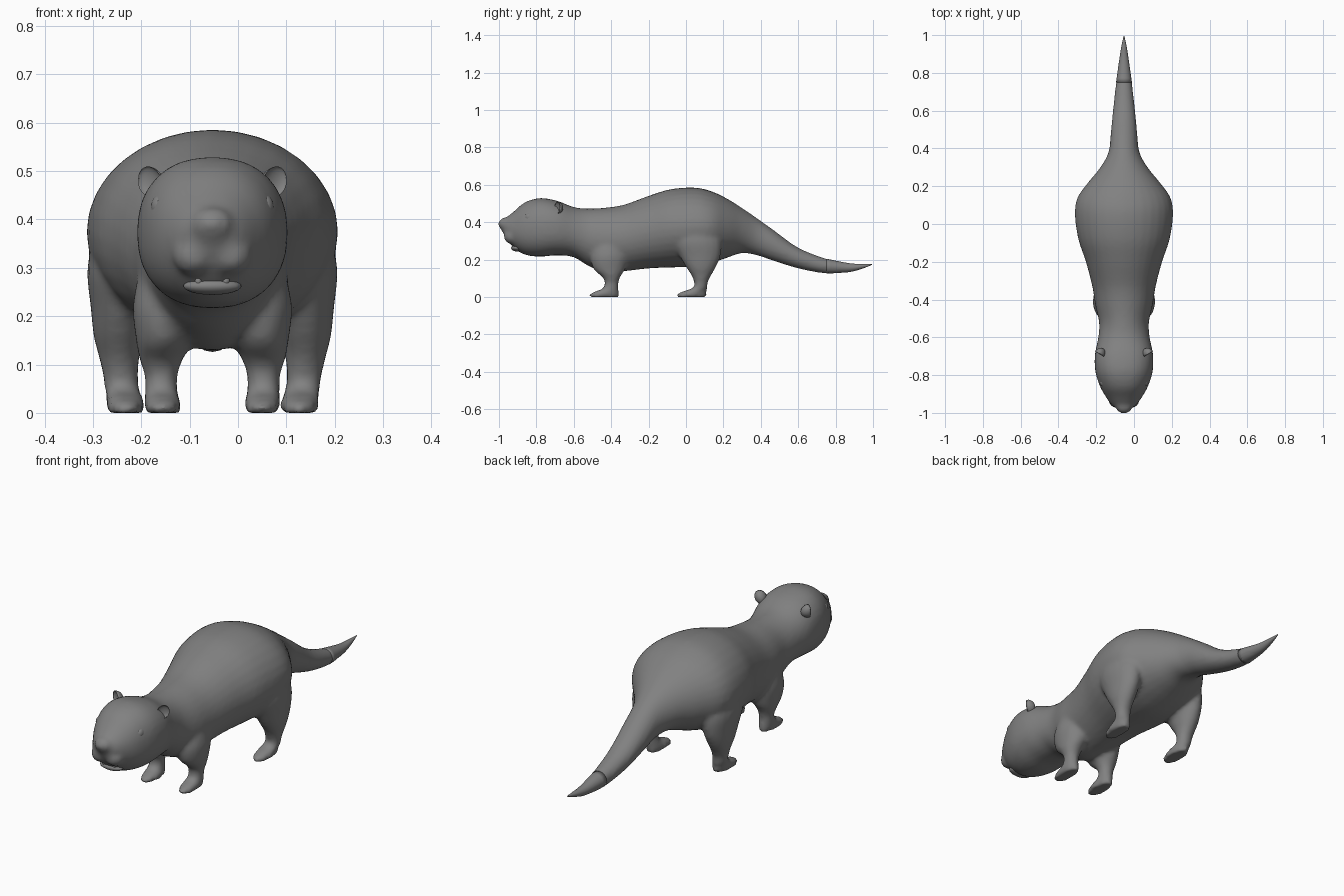
import bpy, bmesh, math
from mathutils import Matrix, Vector

if "Cube" in bpy.data.objects:
    bpy.data.objects.remove(bpy.data.objects["Cube"])

CX = -0.053  # symmetry plane of the animal

fur = bpy.data.materials.new("grey_fur")
fur.diffuse_color = (0.22, 0.22, 0.22, 1)
fur.use_nodes = True
fur.node_tree.nodes["Principled BSDF"].inputs["Base Color"].default_value = fur.diffuse_color


def spline(rows, steps=4):
    """Smoothly interpolate a list of section tuples."""
    out = []
    for i in range(len(rows) - 1):
        p0, p1 = rows[max(i - 1, 0)], rows[i]
        p2, p3 = rows[i + 1], rows[min(i + 2, len(rows) - 1)]
        for k in range(steps):
            t = k / steps
            out.append([0.5 * (2 * b + (c - a) * t + (2 * a - 5 * b + 4 * c - d) * t * t
                               + (3 * b - a - 3 * c + d) * t ** 3)
                        for a, b, c, d in zip(p0, p1, p2, p3)])
    out.append(list(rows[-1]))
    return out


def skin(bm, rings):
    """Join rings of points into a closed tube."""
    loops = [[bm.verts.new(p) for p in r] for r in rings]
    n = len(loops[0])
    for a, b in zip(loops, loops[1:]):
        for i in range(n):
            bm.faces.new((a[i], a[(i + 1) % n], b[(i + 1) % n], b[i]))
    bm.faces.new(loops[0][::-1])
    bm.faces.new(loops[-1])


def body_tube(bm, rows, n=32):
    """Rows: y, bottom, top, half width, squareness."""
    rings = []
    for y, lo, hi, w, e in spline(rows):
        ring = []
        for i in range(n):
            a = 2 * math.pi * i / n
            c, s = math.cos(a), math.sin(a)
            p = 2 / e
            ring.append((CX + w * math.copysign(abs(c) ** p, c), y,
                         (lo + hi) / 2 + (hi - lo) / 2 * math.copysign(abs(s) ** p, s)))
        rings.append(ring)
    skin(bm, rings)


def leg_tube(bm, rows, side, n=20):
    """Rows: z, x, y, x radius, y radius."""
    skin(bm, [[(CX + side * (x + rx * math.cos(2 * math.pi * i / n)),
                y + ry * math.sin(2 * math.pi * i / n), z) for i in range(n)]
              for z, x, y, rx, ry in spline(rows, 3)])


def ball(bm, loc, size, rot=None):
    m = Matrix.Translation((CX + loc[0], loc[1], loc[2]))
    if rot:
        m = m @ rot
    return bmesh.ops.create_uvsphere(bm, u_segments=20, v_segments=12, radius=1,
                                     matrix=m @ Matrix.Diagonal((*size, 1)))["verts"]


def finish(bm, name):
    bmesh.ops.recalc_face_normals(bm, faces=bm.faces[:])
    me = bpy.data.meshes.new(name)
    bm.to_mesh(me)
    bm.free()
    me.materials.append(fur)
    for p in me.polygons:
        p.use_smooth = True
    ob = bpy.data.objects.new(name, me)
    bpy.context.collection.objects.link(ob)
    return ob


# Head, trunk and tail sections from muzzle to tail tip
SECTIONS = [
    (-.985, .355, .405, .025, 2), (-.96, .312, .425, .062, 2), (-.92, .262, .458, .093, 2.1),
    (-.86, .226, .507, .127, 2.2), (-.78, .216, .529, .152, 2.3), (-.69, .223, .515, .154, 2.3),
    (-.60, .213, .481, .136, 2.1), (-.52, .165, .473, .132, 2), (-.43, .13, .478, .152, 2),
    (-.33, .138, .494, .168, 2), (-.2, .153, .541, .202, 2), (-.08, .158, .577, .242, 2),
    (.05, .163, .585, .260, 2), (.14, .183, .564, .246, 2), (.22, .21, .526, .19, 2),
    (.30, .235, .476, .125, 2), (.38, .223, .421, .082, 2), (.47, .193, .357, .071, 2),
    (.60, .153, .264, .059, 2), (.75, .126, .205, .042, 2), (.87, .133, .181, .025, 2),
    (.94, .151, .177, .014, 2), (.995, .172, .177, .002, 2)]

FRONT_LEG = [
    (0, .103, -.437, .036, .078), (.012, .103, -.438, .038, .081), (.028, .104, -.425, .037, .066),
    (.047, .106, -.403, .034, .041), (.08, .106, -.398, .035, .037), (.11, .106, -.4, .045, .05),
    (.15, .1, -.41, .058, .085), (.22, .095, -.41, .07, .1), (.3, .09, -.4, .06, .08)]
HIND_LEG = [
    (0, .18, .03, .038, .079), (.012, .18, .03, .04, .081), (.028, .181, .043, .039, .067),
    (.05, .187, .076, .036, .038), (.08, .190, .08, .037, .037), (.12, .193, .082, .043, .055),
    (.16, .193, .08, .053, .08), (.22, .190, .075, .062, .11), (.3, .186, .06, .073, .13),
    (.38, .17, .05, .07, .11)]

# Body with legs, blended into one skin
bm = bmesh.new()
body_tube(bm, SECTIONS)
for side in (-1, 1):
    leg_tube(bm, FRONT_LEG, side)
    leg_tube(bm, HIND_LEG, side)
    ball(bm, (side * .038, -.93, .325), (.045, .045, .042))   # muzzle pads
ball(bm, (0, -.962, .39), (.046, .042, .036))                 # nose
body = finish(bm, "body")
rm = body.modifiers.new("blend", 'REMESH')
rm.mode = 'VOXEL'
rm.voxel_size = 0.011
rm.use_smooth_shade = True
sm = body.modifiers.new("soften", 'SMOOTH')
sm.factor = 0.5
sm.iterations = 5

# Fine end of the tail
bm = bmesh.new()
body_tube(bm, SECTIONS[-4:], 16)
finish(bm, "tail_tip")

# Eyes and cupped ears
for side, label in ((-1, "right"), (1, "left")):
    bm = bmesh.new()
    ball(bm, (side * .108, -.838, .426), (.019, .024, .025))
    finish(bm, label + "_eye")

    bm = bmesh.new()
    ear = bmesh.ops.create_uvsphere(bm, u_segments=20, v_segments=12, radius=1)["verts"]
    for v in ear:
        if v.co.y < 0:
            v.co.y *= -0.35       # hollow front
        if v.co.z < 0:
            v.co.x *= 1 + 0.3 * v.co.z
    place = (Matrix.Translation((CX + side * .128, -.69, .474))
             @ Matrix.Rotation(side * math.radians(30), 4, 'Z')
             @ Matrix.Rotation(side * math.radians(25), 4, 'Y')
             @ Matrix.Diagonal((.028, .035, .037, 1)))
    bm.transform(place)
    finish(bm, label + "_ear")

    # Small pointed tooth under the lip
    bm = bmesh.new()
    bmesh.ops.create_cone(bm, cap_ends=True, segments=8, radius1=.001, radius2=.012, depth=.03,
                          matrix=Matrix.Translation((CX + side * .028, -.922, .268)))
    finish(bm, label + "_tooth")

# Lower lip
bm = bmesh.new()
ball(bm, (0, -.905, .262), (.06, .03, .018))
finish(bm, "lower_lip")
